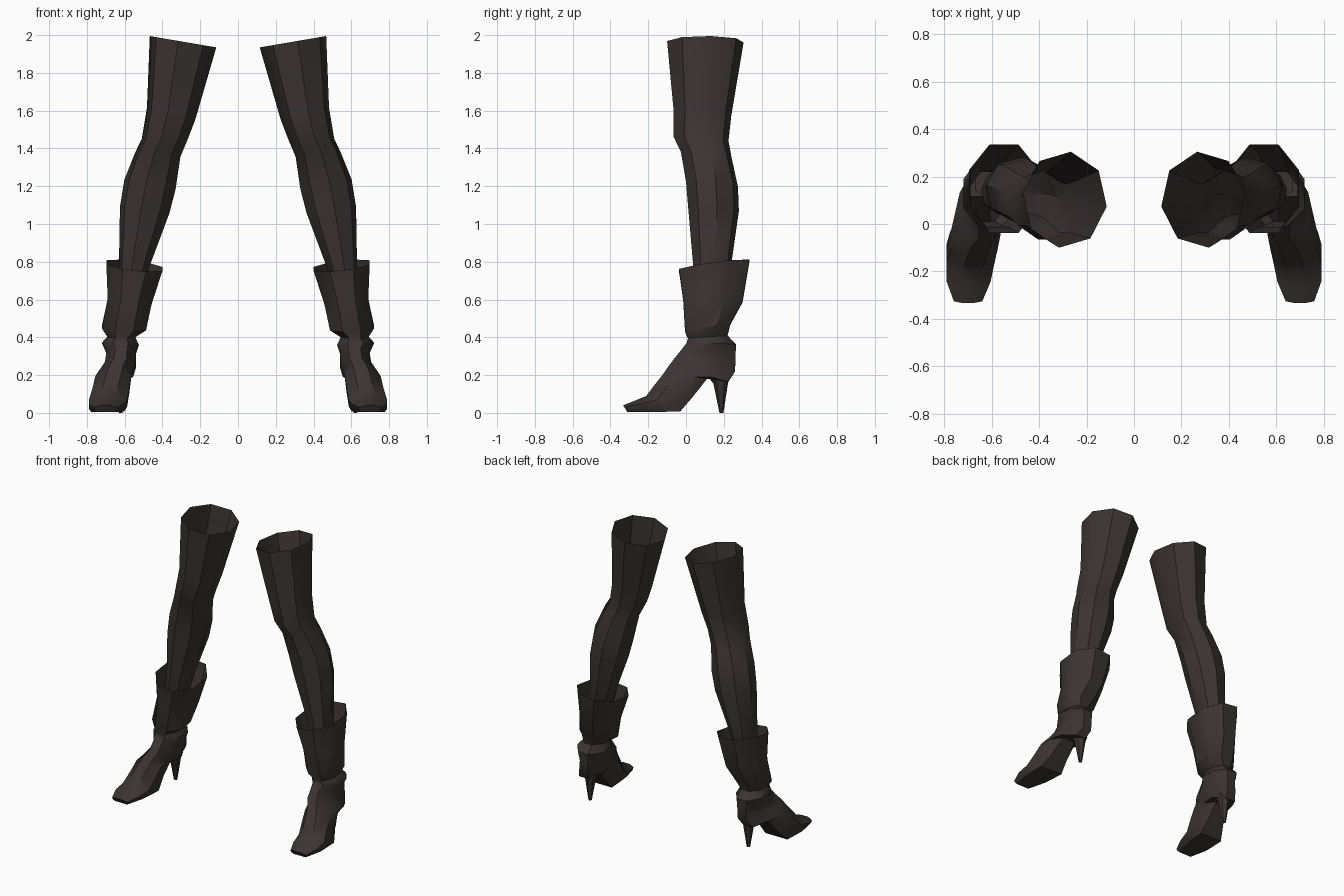
import bpy, bmesh, math

leather = bpy.data.materials.new("dark brown leather")
leather.diffuse_color = (0.043, 0.034, 0.033, 1)


def loft(bm, rows, phase=22.5, n=8, cap_start=False, cap_end=False):
    """Skin rings. Row: inner x, outer x, front y, front z, back y, back z, side tilt, sole width."""
    angles = [math.radians(phase + 360 * i / n) for i in range(n)]
    mc = max(abs(math.cos(a)) for a in angles)
    ms = max(abs(math.sin(a)) for a in angles)
    rings = []
    for xi, xo, yf, zf, yb, zb, tilt, sole in rows:
        ring = []
        for a in angles:
            c, s = math.cos(a) / mc, math.sin(a) / ms
            z = (zf + zb) / 2 + (zb - zf) / 2 * s + tilt / 2 * c
            if sole and s > 0.9:
                c = math.copysign(sole, c)
            ring.append(bm.verts.new(((xi + xo) / 2 + (xo - xi) / 2 * c,
                                      (yf + yb) / 2 + (yb - yf) / 2 * s, z)))
        rings.append(ring)
    for r0, r1 in zip(rings, rings[1:]):
        for i in range(n):
            j = (i + 1) % n
            bm.faces.new((r0[j], r0[i], r1[i], r1[j]))
    if cap_start:
        bm.faces.new(rings[0])
    if cap_end:
        bm.faces.new(rings[-1][::-1])


def build(name, rows, angle=40, **kw):
    """Make the part for one leg and its mirrored twin."""
    for side, sx in (("left", 1), ("right", -1)):
        bm = bmesh.new()
        loft(bm, rows, **kw)
        if sx < 0:
            for v in bm.verts:
                v.co.x *= -1
            bmesh.ops.reverse_faces(bm, faces=bm.faces)
        me = bpy.data.meshes.new(f"{side}_{name}")
        bm.to_mesh(me)
        bm.free()
        me.materials.append(leather)
        ob = bpy.data.objects.new(f"{side}_{name}", me)
        bpy.context.collection.objects.link(ob)
        bpy.ops.object.select_all(action='DESELECT')
        ob.select_set(True)
        bpy.context.view_layer.objects.active = ob
        bpy.ops.object.shade_smooth_by_angle(angle=math.radians(angle))


# Thigh-high stocking, open at the top, ending inside the boot
stocking = [
    (0.115, 0.467, -0.10, 1.965, 0.305, 1.965, 0.06, 0),
    (0.225, 0.482, -0.065, 1.59, 0.240, 1.58, 0.06, 0),
    (0.265, 0.510, -0.065, 1.46, 0.225, 1.44, 0.00, 0),
    (0.305, 0.542, -0.027, 1.38, 0.240, 1.36, 0.03, 0),
    (0.330, 0.602, 0.000, 1.22, 0.275, 1.20, 0.05, 0),
    (0.362, 0.625, 0.012, 1.08, 0.280, 1.07, 0.03, 0),
    (0.465, 0.630, 0.037, 0.79, 0.240, 0.79, 0.01, 0),
    (0.510, 0.645, 0.050, 0.62, 0.220, 0.62, 0.00, 0),
]
build("stocking", stocking, phase=8)

# Boot: flared cuff, pinched ankle, arched foot and pointed toe
boot = [
    (0.400, 0.697, -0.037, 0.755, 0.335, 0.805, 0.035, 0),
    (0.455, 0.690, -0.015, 0.60, 0.300, 0.59, 0.02, 0),
    (0.487, 0.720, -0.005, 0.43, 0.235, 0.47, 0.01, 0),
    (0.545, 0.690, 0.010, 0.395, 0.220, 0.41, 0.00, 0),
    (0.525, 0.720, 0.005, 0.37, 0.265, 0.36, 0.01, 0),
    (0.540, 0.695, -0.020, 0.34, 0.262, 0.30, 0.00, 0),
    (0.540, 0.705, -0.060, 0.29, 0.260, 0.22, 0.00, 0),
    (0.555, 0.735, -0.090, 0.25, 0.225, 0.165, 0.00, 0),
    (0.565, 0.755, -0.125, 0.20, 0.115, 0.185, 0.00, 0.5),
    (0.575, 0.770, -0.165, 0.15, 0.040, 0.09, 0.00, 0.65),
    (0.587, 0.790, -0.210, 0.09, -0.030, 0.008, 0.00, 0.85),
    (0.605, 0.790, -0.270, 0.065, -0.180, 0.004, 0.00, 0.85),
    (0.640, 0.760, -0.333, 0.040, -0.310, 0.004, 0.00, 0.8),
]
build("boot", boot, cap_end=True)

# Stiletto heel
heel = [
    (0.572, 0.668, 0.110, 0.20, 0.232, 0.20, 0, 0),
    (0.590, 0.650, 0.145, 0.155, 0.222, 0.155, 0, 0),
    (0.611, 0.631, 0.177, 0.0, 0.198, 0.0, 0, 0),
]
build("heel", heel, n=6, phase=30, cap_start=True, cap_end=True)
